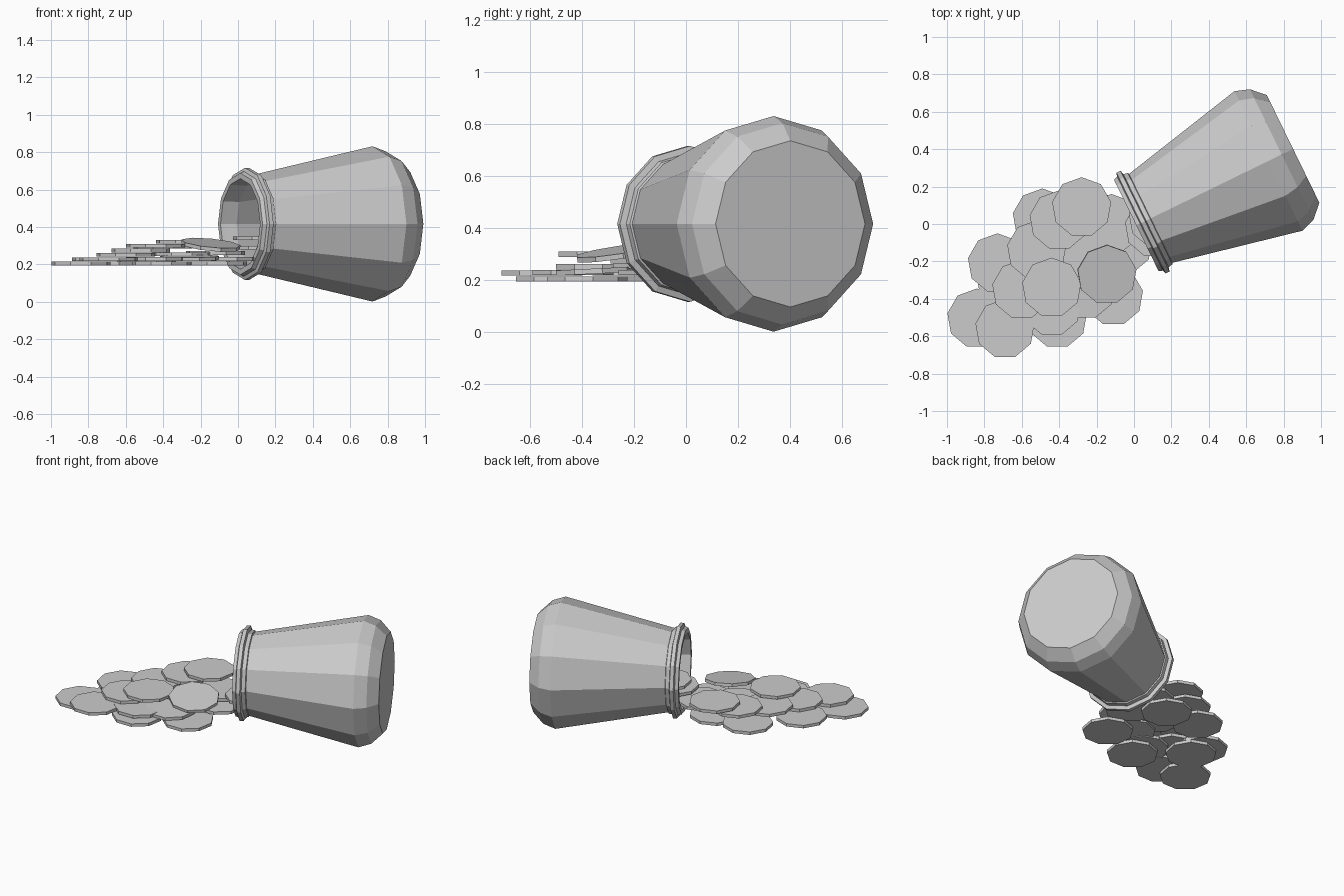
import bpy, bmesh, math
from mathutils import Matrix, Vector

if "Cube" in bpy.data.objects:
    bpy.data.objects.remove(bpy.data.objects["Cube"])

grey = bpy.data.materials.new("plain_grey")
grey.diffuse_color = (0.6, 0.6, 0.6, 1)
grey.use_nodes = True
grey.node_tree.nodes["Principled BSDF"].inputs["Base Color"].default_value = grey.diffuse_color


def finish(bm, name):
    bmesh.ops.recalc_face_normals(bm, faces=bm.faces)
    mesh = bpy.data.meshes.new(name)
    bm.to_mesh(mesh)
    bm.free()
    mesh.materials.append(grey)
    obj = bpy.data.objects.new(name, mesh)
    bpy.context.collection.objects.link(obj)
    return obj


def lathe(name, profile, sides, matrix, closed=False):
    """Turn (distance along axis, radius) points; caps the ends unless closed."""
    bm = bmesh.new()
    rings = []
    for s, r in profile:
        rings.append([bm.verts.new((r * math.cos(2 * math.pi * i / sides),
                                    r * math.sin(2 * math.pi * i / sides), s))
                      for i in range(sides)])
    pairs = list(zip(rings, rings[1:]))
    if closed:
        pairs.append((rings[-1], rings[0]))
    else:
        bm.faces.new(rings[0])
        bm.faces.new(rings[-1])
    for a, b in pairs:
        for i in range(sides):
            j = (i + 1) % sides
            bm.faces.new((a[i], a[j], b[j], b[i]))
    bmesh.ops.transform(bm, matrix=matrix, verts=bm.verts)
    return finish(bm, name)


# Pot lies on its side, axis turned 26 degrees from +x
pot_matrix = (Matrix.Translation((0.005, -0.011, 0.417))
              @ Matrix.Rotation(math.radians(26), 4, 'Z')
              @ Matrix.Rotation(math.radians(90), 4, 'Y'))

# Hollow body: outer wall from base to neck, then the inner wall back down
lathe("pot_body", [
    (0.941, 0.32), (0.873, 0.388), (0.794, 0.415), (0.06, 0.257),
    (0.03, 0.24), (0.10, 0.235), (0.78, 0.385), (0.86, 0.36), (0.91, 0.30),
], 12, pot_matrix)

# Stepped rim around the mouth
lathe("pot_rim", [
    (0.008, 0.242), (0.008, 0.272), (0.030, 0.280), (0.036, 0.300),
    (0.060, 0.300), (0.066, 0.276), (0.090, 0.272), (0.098, 0.255),
    (0.050, 0.240),
], 12, pot_matrix, closed=True)

# Spilled coins: x, y, z of centre, then slope along x and y
coins = [
    (-0.84, -0.505, 0.205, 0, 0), (-0.69, -0.56, 0.228, 0, 0),
    (-0.73, -0.21, 0.228, 0, 0), (-0.69, -0.27, 0.205, 0, 0),
    (-0.60, -0.35, 0.252, 0, 0), (-0.44, -0.34, 0.300, 0, 0),
    (-0.145, -0.27, 0.305, -0.10, 0.15), (-0.11, -0.385, 0.205, 0, 0),
    (-0.41, -0.505, 0.205, 0, 0), (-0.44, -0.44, 0.230, 0, 0),
    (-0.26, -0.35, 0.235, 0, 0.05), (-0.52, -0.14, 0.275, 0, 0),
    (-0.40, 0.02, 0.295, 0, 0), (-0.49, 0.03, 0.210, 0, 0),
    (-0.28, 0.09, 0.322, 0, 0), (-0.12, 0.00, 0.262, 0, 0),
    (-0.06, -0.11, 0.230, 0, 0), (-0.30, -0.13, 0.255, 0, 0),
    (-0.24, 0.03, 0.205, 0, 0), (0.11, -0.02, 0.290, 0, 0),
    (0.13, 0.03, 0.340, 0, 0),
]
for n, (x, y, z, sx, sy) in enumerate(coins, 1):
    tilt = Vector((0, 0, 1)).rotation_difference(Vector((-sx, -sy, 1)))
    matrix = (Matrix.Translation((x, y, z)) @ tilt.to_matrix().to_4x4()
              @ Matrix.Rotation(math.radians(90), 4, 'Z'))
    lathe(f"coin_{n:02d}", [(-0.01, 0.16), (0.01, 0.16)], 9, matrix)
